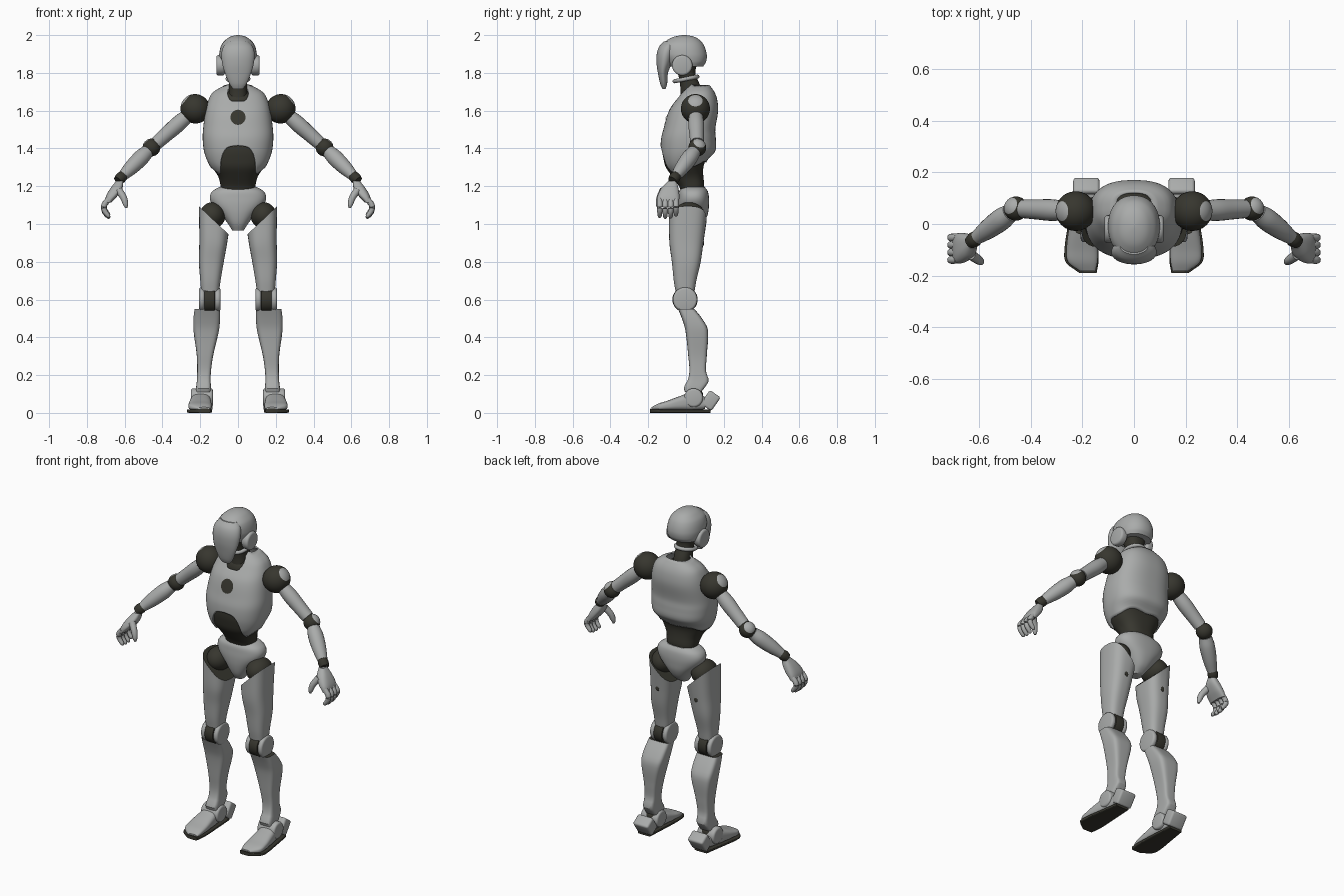
import bpy, bmesh
from math import sin, cos, pi, radians
from mathutils import Vector, Matrix

cube = bpy.data.objects.get("Cube")
if cube:
    bpy.data.objects.remove(cube)


def material(name, rgb):
    m = bpy.data.materials.new(name)
    m.use_nodes = True
    m.diffuse_color = (*rgb, 1)
    m.node_tree.nodes["Principled BSDF"].inputs["Base Color"].default_value = (*rgb, 1)
    m.node_tree.nodes["Principled BSDF"].inputs["Roughness"].default_value = 0.6
    return m


LIGHT = material("light grey shell", (0.40, 0.41, 0.405))
DARK = material("dark joint", (0.038, 0.037, 0.028))


def finish(name, bm, mats, mirror=False, angle=40):
    """Turn a bmesh into a smooth object, optionally mirrored across x."""
    bmesh.ops.recalc_face_normals(bm, faces=bm.faces)
    me = bpy.data.meshes.new(name)
    bm.to_mesh(me)
    bm.free()
    for m in mats:
        me.materials.append(m)
    me.shade_smooth()
    me.set_sharp_from_angle(angle=radians(angle))
    ob = bpy.data.objects.new(name, me)
    bpy.context.collection.objects.link(ob)
    if mirror:
        mod = ob.modifiers.new("mirror", "MIRROR")
        mod.use_mirror_merge = False
    return ob


def at(rows, t):
    """Smoothly interpolate table rows at position t (first column)."""
    t = min(max(t, rows[0][0]), rows[-1][0])
    i = 0
    while i < len(rows) - 2 and t > rows[i + 1][0]:
        i += 1
    a, b = rows[i], rows[i + 1]
    p, q = rows[max(i - 1, 0)], rows[min(i + 2, len(rows) - 1)]
    h = b[0] - a[0]
    u = (t - a[0]) / h
    out = [t]
    for c in range(1, len(a)):
        ma = (b[c] - p[c]) / (b[0] - p[0]) * h
        mb = (q[c] - a[c]) / (q[0] - a[0]) * h
        out.append((2*u**3 - 3*u*u + 1) * a[c] + (u**3 - 2*u*u + u) * ma
                   + (3*u*u - 2*u**3) * b[c] + (u**3 - u*u) * mb)
    return out


def power(v, n):
    return abs(v) ** (2 / n) * (1 if v >= 0 else -1)


def bridge(bm, rings, caps=True):
    """Skin closed rings of points; returns the cap faces."""
    vs = [[bm.verts.new(p) for p in ring] for ring in rings]
    n = len(vs[0])
    for a, b in zip(vs, vs[1:]):
        for j in range(n):
            bm.faces.new((a[j], a[(j + 1) % n], b[(j + 1) % n], b[j]))
    return [bm.faces.new(vs[0]), bm.faces.new(vs[-1])] if caps else []


def loft(name, rows, mat, n=2.4, axis="Z", mirror=True, dark_caps=False, sides=32, steps=24, angle=40):
    """Rows are (t, x0, x1, v0, v1, optional tilt) along z or y."""
    bm = bmesh.new()
    rings = []
    for s in range(steps + 1):
        t = rows[0][0] + (rows[-1][0] - rows[0][0]) * s / steps
        r = at(rows, t)
        tilt = r[5] if len(r) > 5 else 0
        ring = []
        for j in range(sides):
            w = 2 * pi * (j + 0.5) / sides
            dx = (r[2] - r[1]) / 2 * power(cos(w), n)
            x = (r[1] + r[2]) / 2 + dx
            v = (r[3] + r[4]) / 2 + (r[4] - r[3]) / 2 * power(sin(w), n)
            ring.append((x, v, t + tilt * dx) if axis == "Z" else (x, t, v))
        rings.append(ring)
    caps = bridge(bm, rings)
    if dark_caps:
        for f in caps:
            f.material_index = 1
    return finish(name, bm, [mat, DARK], mirror, angle)


def tube(name, paths, mat, sides=20):
    """Round limbs; each path is a list of (point, radius)."""
    bm = bmesh.new()
    for path in paths:
        rows = [(i, *p, r) for i, (p, r) in enumerate(path)]
        count = 6 * (len(rows) - 1)
        pts = [at(rows, i / 6) for i in range(count + 1)]
        rings = []
        for i, p in enumerate(pts):
            d = Vector(pts[min(i + 1, count)][1:4]) - Vector(pts[max(i - 1, 0)][1:4])
            q = d.to_track_quat("Z", "Y")
            rings.append([Vector(p[1:4]) + q @ Vector((cos(w), sin(w), 0)) * p[4]
                          for w in (2 * pi * j / sides for j in range(sides))])
        bridge(bm, rings)
    return finish(name, bm, [mat], True)


def ball(name, c, size, mat, pole=(0, 0, 1), cap=None, mirror=True):
    """Ellipsoid; faces above `cap` on the pole side become light."""
    bm = bmesh.new()
    bmesh.ops.create_uvsphere(bm, u_segments=32, v_segments=24, radius=1)
    if cap:
        for f in bm.faces:
            f.material_index = int(f.calc_center_median().z > cap)
    rot = Vector(pole).to_track_quat("Z", "Y").to_matrix().to_4x4()
    bm.transform(Matrix.Translation(c) @ rot @ Matrix.Diagonal((*size, 1)))
    return finish(name, bm, [mat, LIGHT], mirror)


def disc(name, x0, x1, y, z, r, mat, bevel=0.012):
    """Rounded cylinder lying along x."""
    bm = bmesh.new()
    bmesh.ops.create_cone(bm, cap_ends=True, segments=32, radius1=r, radius2=r, depth=x1 - x0)
    rims = [e for e in bm.edges if abs(e.verts[0].co.z - e.verts[1].co.z) < 1e-5]
    bmesh.ops.bevel(bm, geom=rims, offset=bevel, segments=3, affect="EDGES", profile=0.5)
    bm.transform(Matrix.Translation(((x0 + x1) / 2, y, z)) @ Matrix.Rotation(pi / 2, 4, "Y"))
    return finish(name, bm, [mat], True)


# Torso surface: height, half width, front, back
BODY = [(1.16, .095, -.03, .095), (1.20, .10, -.045, .105), (1.25, .112, -.08, .10),
        (1.30, .145, -.115, .10), (1.34, .165, -.126, .115), (1.385, .18, -.134, .155),
        (1.45, .187, -.132, .158), (1.5, .185, -.12, .155), (1.6, .172, -.09, .17),
        (1.66, .155, -.05, .165), (1.70, .13, -.02, .15), (1.735, .07, .02, .125)]
N = 2.5


def body_point(w, z):
    _, hw, y0, y1 = at(BODY, z)
    return (hw * power(sin(w), N), (y0 + y1) / 2 - (y1 - y0) / 2 * power(cos(w), N), z)


# Chest shell with arched belly cut-out and neckline
HEM_FRONT = [(0, 1.415), (.3, 1.405), (.45, 1.375), (.7, 1.285), (.85, 1.265), (1, 1.30)]
HEM_BACK = [(0, 1.325), (.6, 1.33), (1, 1.30)]
NECKLINE = [(0, 1.65), (.25, 1.655), (.4, 1.69), (.55, 1.735), (1, 1.735)]
bm = bmesh.new()
columns = [2 * pi * j / 96 for j in range(96)]
rings = []
for i in range(33):
    ring = []
    for w in columns:
        s = abs(power(sin(w), N))
        low = at(HEM_FRONT if cos(w) > 0 else HEM_BACK, s)[1]
        top = at(NECKLINE, s)[1] if cos(w) > 0 else 1.735
        ring.append(body_point(w, low + (top - low) * i / 32))
    rings.append(ring)
bridge(bm, rings, caps=False)
shell = finish("chest_shell", bm, [LIGHT])
solid = shell.modifiers.new("thickness", "SOLIDIFY")
solid.thickness, solid.offset = 0.008, -1

# Dark core inside the shell
loft("abdomen", [(z, -hw + .008, hw - .008, y0 + .008, y1 - .008) for z, hw, y0, y1 in BODY[:9]],
     DARK, N, mirror=False, sides=64)
ball("neck_base", (0, .045, 1.63), (.10, .085, .085), DARK, mirror=False)

# Round chest plate following the shell
bm = bmesh.new()
bmesh.ops.create_circle(bm, cap_ends=True, cap_tris=True, segments=32, radius=.04)
for v in bm.verts:
    x, z = v.co.x, 1.565 + v.co.y
    _, hw, y0, y1 = at(BODY, z)
    v.co = (x, (y0 + y1) / 2 - (y1 - y0) / 2 * (1 - abs(x / hw) ** N) ** (1 / N) - .004, z)
finish("chest_plate", bm, [DARK])

# Neck and head
loft("neck", [(1.64, -.052, .052, -.03, .09), (1.72, -.048, .048, -.03, .08),
              (1.80, -.05, .05, -.045, .05), (1.88, -.075, .075, -.09, .07)], DARK, mirror=False)
bm = bmesh.new()
rings = []
for i in range(41):
    w = 2 * pi * i / 40
    rings.append([Vector((.055 * cos(w), .06 * sin(w), 1.768 + .012 * sin(w)))
                  + .011 * (cos(a) * Vector((cos(w), sin(w), 0)) + Vector((0, 0, sin(a))))
                  for a in (2 * pi * k / 12 for k in range(12))])
bridge(bm, rings, caps=False)
finish("neck_ring", bm, [LIGHT])
loft("helmet", [(1.835, -.088, .088, -.09, .092), (1.86, -.097, .097, -.11, .107),
                (1.9, -.10, .10, -.13, .11), (1.95, -.087, .087, -.125, .093),
                (1.98, -.06, .06, -.09, .065), (1.994, -.035, .035, -.055, .035),
                (2.0, -.008, .008, -.018, .0)], LIGHT, 2.2, mirror=False, steps=40)
loft("face_plate", [(1.715, -.026, .026, -.124, -.108), (1.74, -.045, .045, -.136, -.10),
                    (1.8, -.07, .07, -.149, -.095), (1.85, -.084, .084, -.156, -.075),
                    (1.9, -.088, .088, -.155, -.06), (1.94, -.078, .078, -.142, -.05),
                    (1.965, -.055, .055, -.118, -.05)], LIGHT, 2, mirror=False)
disc("ear_discs", .07, .115, -.02, 1.84, .054, LIGHT)

# Pelvis and legs
loft("pelvis", [(.965, -.03, .03, -.01, .05), (1.0, -.052, .052, -.03, .09),
                (1.05, -.09, .09, -.042, .115), (1.10, -.135, .135, -.045, .122),
                (1.14, -.15, .15, -.042, .122), (1.175, -.135, .135, -.036, .115),
                (1.195, -.10, .10, -.02, .10)], LIGHT, mirror=False)
ball("hip_joints", (.135, .015, 1.045), (.068, .085, .07), DARK)
loft("thighs", [(.64, .10, .195, -.055, .045, 0), (.70, .092, .20, -.065, .055, 0),
                (.80, .075, .207, -.075, .078, 0), (.90, .06, .205, -.088, .092, .25),
                (1.02, .05, .207, -.09, .108, .95)], LIGHT, 2.8, dark_caps=True)
ball("thigh_sockets", (.13, .091, .90), (.012, .004, .016), DARK)
disc("knee_cores", .122, .178, -.005, .60, .067, DARK, .004)
for name, a, b in (("inner_knee_discs", .093, .123), ("outer_knee_discs", .177, .207)):
    disc(name, a, b, -.005, .60, .065, LIGHT)
loft("shins", [(.11, .145, .222, -.005, .08), (.135, .143, .222, -.012, .10),
               (.17, .145, .218, .008, .12), (.22, .143, .216, .018, .106),
               (.30, .132, .218, .012, .11), (.44, .10, .236, -.004, .116),
               (.50, .095, .236, -.022, .085), (.55, .095, .23, -.042, .045)],
     LIGHT, 4.5, dark_caps=True, angle=30)
ball("ankle_joints", (.188, .045, .095), (.05, .045, .04), DARK)
disc("ankle_discs", .133, .25, .04, .08, .05, LIGHT)
loft("feet", [(-.183, .15, .21, .012, .03), (-.15, .142, .255, .012, .048),
              (-.10, .14, .262, .012, .064), (-.03, .143, .255, .012, .09),
              (.03, .148, .245, .012, .108), (.10, .155, .235, .02, .085)], LIGHT, 3, "Y")
loft("soles", [(-.19, .145, .212, 0, .022), (-.15, .138, .264, 0, .02), (-.10, .137, .27, 0, .018),
               (0, .142, .256, 0, .018), (.13, .15, .235, 0, .018)], DARK, 6, "Y")
bm = bmesh.new()
bmesh.ops.create_cube(bm, size=1, matrix=Matrix.Translation((.185, .13, .065))
                      @ Matrix.Rotation(radians(-35), 4, "X") @ Matrix.Diagonal((.102, .07, .088, 1)))
bmesh.ops.bevel(bm, geom=bm.edges[:], offset=.012, segments=3, affect="EDGES", profile=.5)
finish("heels", bm, [LIGHT], True)

# Arms
SHOULDER, ELBOW, WRIST = (.226, .05, 1.61), (.458, .06, 1.405), (.62, -.06, 1.245)


def along(a, b, t):
    return tuple(Vector(a).lerp(Vector(b), t))


ball("shoulder_joints", SHOULDER, (.077, .077, .079), DARK, (.75, 0, .6), .88)
ball("elbow_joints", ELBOW, (.047, .047, .047), DARK, (.6, .3, .65), .75)
tube("upper_arms", [[(along(SHOULDER, ELBOW, t), r) for t, r in
                     ((.15, .036), (.4, .042), (.65, .039), (.88, .036))]], LIGHT)
tube("forearms", [[(along(ELBOW, WRIST, t), r) for t, r in
                   ((.14, .036), (.35, .043), (.65, .039), (.93, .028))]], LIGHT)
tube("wrists", [[(along(ELBOW, WRIST, t), r) for t, r in ((.9, .025), (1.0, .03), (1.1, .025))]], DARK)

# Hands
loft("palms", [(1.113, .672, .708, -.154, -.037), (1.15, .637, .698, -.15, -.035),
               (1.19, .612, .675, -.13, -.04), (1.228, .607, .645, -.095, -.05)], LIGHT, 2.8)
fingers = []
for y, drop in ((-.139, .005), (-.11, 0), (-.081, .002), (-.053, .012)):
    fingers.append([((.686, y, 1.13), .015), ((.708, y, 1.10), .0155), ((.706, y, 1.065 + drop), .014),
                    ((.686, y, 1.038 + drop), .011), ((.678, y, 1.032 + drop), .005)])
tube("fingers", fingers, LIGHT, 12)
tube("thumbs", [[((.632, -.12, 1.18), .02), ((.606, -.138, 1.14), .018),
                 ((.595, -.146, 1.105), .014), ((.592, -.147, 1.085), .006)]], LIGHT, 12)
